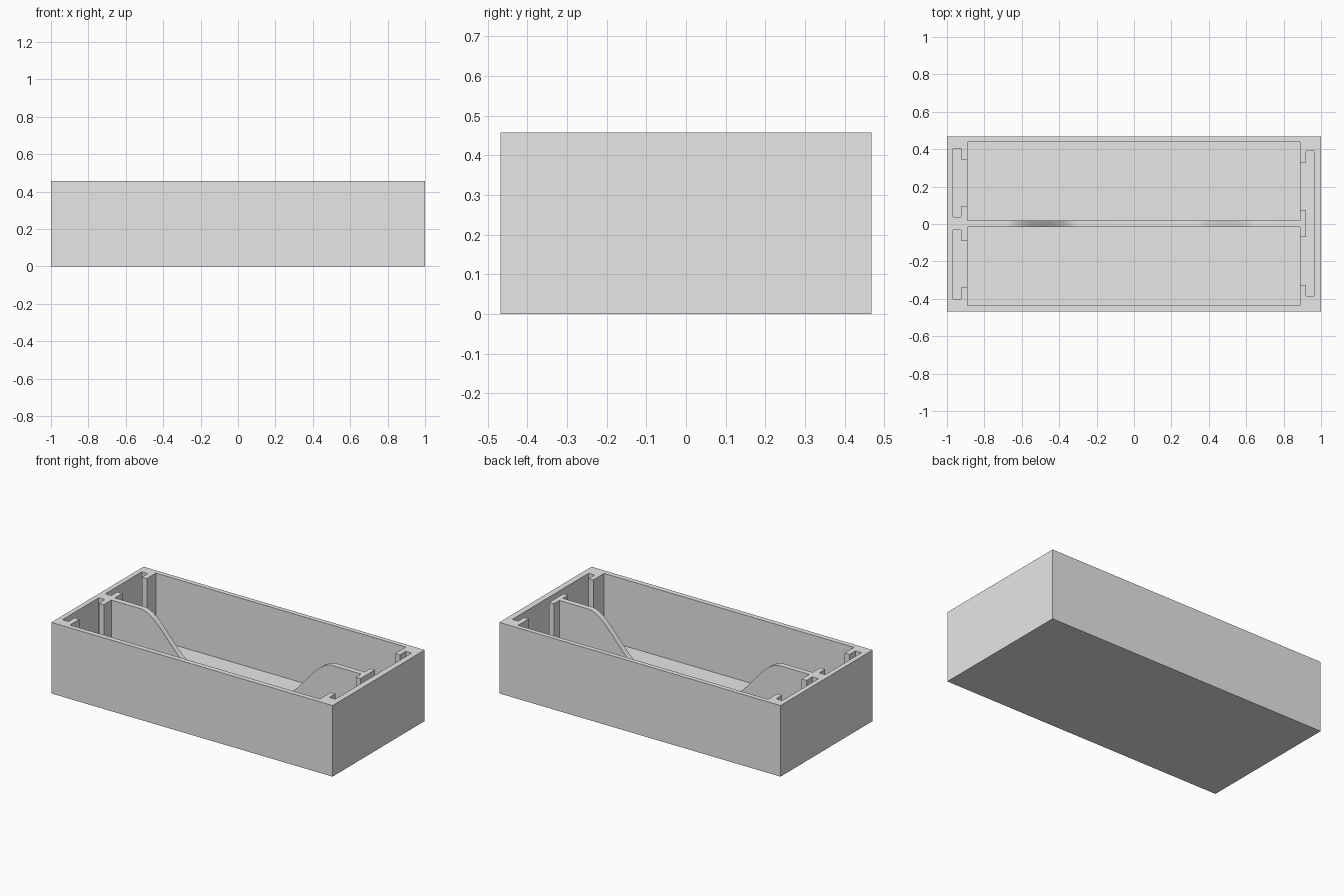
import bpy
import bmesh
from mathutils import Vector

if "Cube" in bpy.data.objects:
    bpy.data.objects.remove(bpy.data.objects["Cube"], do_unlink=True)

HEIGHT = 0.457
ABOVE = 0.6          # cutters stick out past the rim
FLOOR = 0.03
SLOT_FLOOR = 0.06

grey = bpy.data.materials.new("light grey")
grey.use_nodes = True
grey.diffuse_color = (0.8, 0.8, 0.8, 1)
grey.node_tree.nodes["Principled BSDF"].inputs["Base Color"].default_value = (0.8, 0.8, 0.8, 1)


def prism(name, outline, extrusion):
    """Closed solid made by sweeping a flat outline along a vector."""
    bm = bmesh.new()
    face = bm.faces.new([bm.verts.new(p) for p in outline])
    swept = bmesh.ops.extrude_face_region(bm, geom=[face])["geom"]
    moved = [v for v in swept if isinstance(v, bmesh.types.BMVert)]
    bmesh.ops.translate(bm, verts=moved, vec=Vector(extrusion))
    bmesh.ops.recalc_face_normals(bm, faces=bm.faces)
    mesh = bpy.data.meshes.new(name)
    bm.to_mesh(mesh)
    bm.free()
    mesh.materials.append(grey)
    obj = bpy.data.objects.new(name, mesh)
    bpy.context.collection.objects.link(obj)
    return obj


def plan(name, points, low, high):
    return prism(name, [(x, y, low) for x, y in points], (0, 0, high - low))


def block(name, x0, x1, y0, y1, low, high):
    return plan(name, [(x0, y0), (x1, y0), (x1, y1), (x0, y1)], low, high)


def panel_slot(name, back, lip, inside, y0, y1, openings):
    """Upright slot whose front lip is broken by openings into the trays."""
    points = [(back, y1), (back, y0), (lip, y0)]
    for a, b in openings:
        points += [(lip, a), (inside, a), (inside, b), (lip, b)]
    points.append((lip, y1))
    return plan(name, points, SLOT_FLOOR, ABOVE)


def smoothstep(t):
    return t * t * (3 - 2 * t)


# Outer body
body = block("tray_body", -1, 1, -0.468, 0.468, 0, HEIGHT)

# Two long trays
cutters = [
    block("back_tray", -0.89, 0.887, 0.02, 0.438, FLOOR, ABOVE),
    block("front_tray", -0.89, 0.887, -0.435, -0.016, FLOOR, ABOVE),
]

# Panel slots: two separate ones at one end, one wide one at the other
cutters += [
    panel_slot("back_slot", -0.968, -0.925, -0.86, 0.037, 0.405, [(0.097, 0.345)]),
    panel_slot("front_slot", -0.968, -0.925, -0.86, -0.4, -0.032, [(-0.34, -0.092)]),
    panel_slot("wide_slot", 0.962, 0.92, 0.86, -0.385, 0.39,
               [(-0.325, -0.07), (0.076, 0.33)]),
]

# Sweeping dip in the middle divider
inner, outer, low = 0.30, 0.68, 0.165
steps = 24
half = []
for i in range(steps + 1):
    t = i / steps
    half.append((inner + (outer - inner) * t, low + (HEIGHT - low) * smoothstep(t)))
profile = [(-x, z) for x, z in reversed(half)] + half
profile += [(outer, ABOVE), (-outer, ABOVE)]
cutters.append(prism("divider_dip", [(x, -0.04, z) for x, z in profile], (0, 0.08, 0)))

# Carve the body and discard the cutters
bpy.context.view_layer.objects.active = body
for cutter in cutters:
    cutter.hide_render = True
    mod = body.modifiers.new(cutter.name, "BOOLEAN")
    mod.operation = "DIFFERENCE"
    mod.solver = "EXACT"
    mod.object = cutter
    bpy.ops.object.modifier_apply(modifier=mod.name)
    bpy.data.objects.remove(cutter, do_unlink=True)

# Smooth the curved divider while keeping corners crisp
for obj in bpy.context.selected_objects:
    obj.select_set(False)
body.select_set(True)
bpy.ops.object.shade_smooth_by_angle(angle=0.5)
